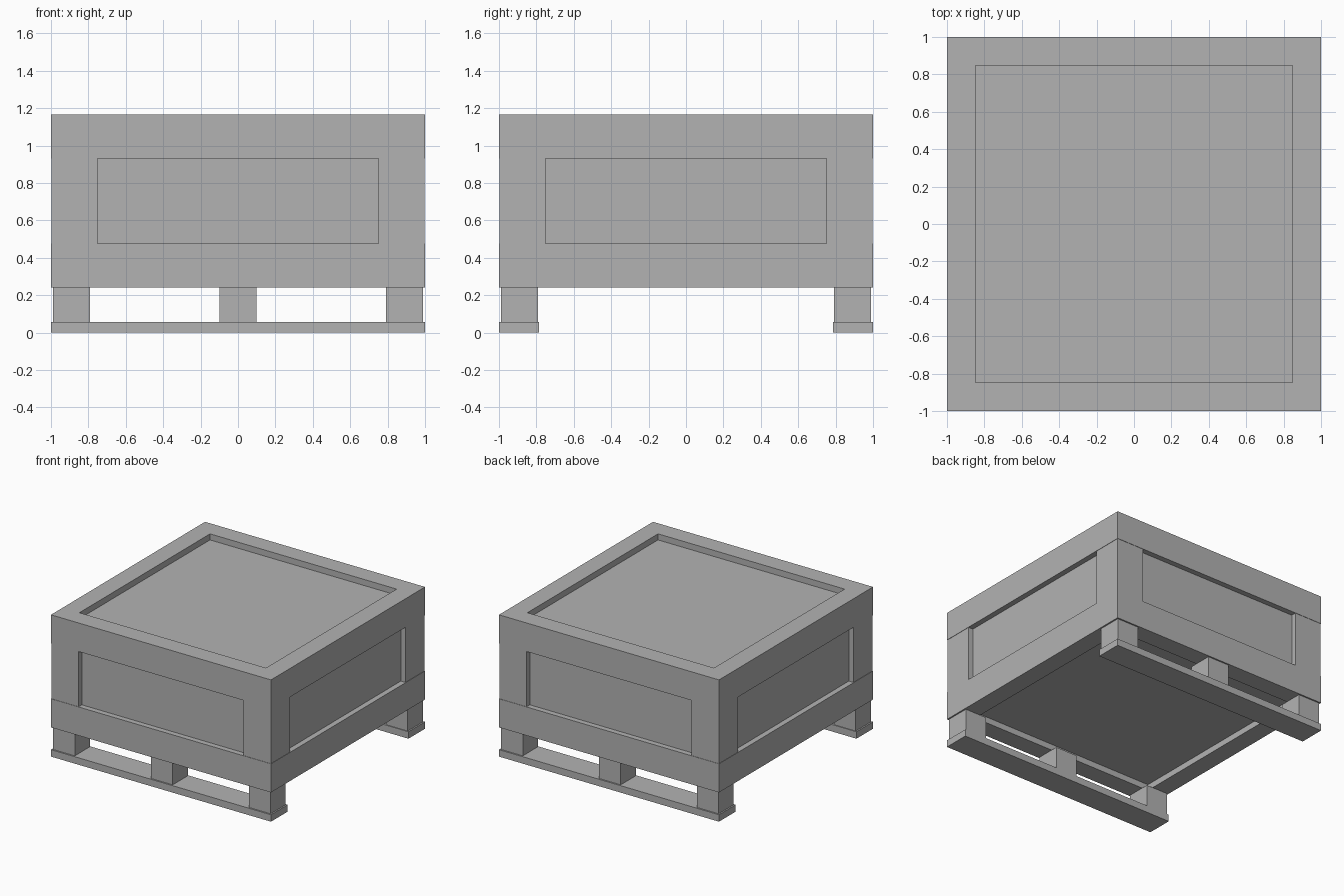
import bpy
import bmesh
from mathutils import Matrix, Vector

if "Cube" in bpy.data.objects:
    bpy.data.objects.remove(bpy.data.objects["Cube"])

grey = bpy.data.materials.new("plain grey")
grey.use_nodes = True
GREY = (0.45, 0.45, 0.45, 1)
grey.diffuse_color = GREY
grey.node_tree.nodes["Principled BSDF"].inputs["Base Color"].default_value = GREY


def box(name, low, high, recess_side=0):
    """Box between two corners; recess_side +1 / -1 sinks a tray into its top / bottom."""
    low, high = Vector(low), Vector(high)
    bm = bmesh.new()
    bmesh.ops.create_cube(bm, size=1)
    bmesh.ops.transform(bm, verts=bm.verts, matrix=Matrix.Translation((low + high) / 2)
                        @ Matrix.Diagonal((*(high - low), 1)))
    if recess_side:
        bm.normal_update()
        face = next(f for f in bm.faces if f.normal.z * recess_side > 0.9)
        bmesh.ops.inset_region(bm, faces=[face], thickness=1 - OPENING)
        floor = bmesh.ops.extrude_discrete_faces(bm, faces=[face])["faces"][0]
        bmesh.ops.translate(bm, verts=floor.verts, vec=(0, 0, -RECESS * recess_side))
    mesh = bpy.data.meshes.new(name)
    bm.to_mesh(mesh)
    bm.free()
    mesh.materials.append(grey)
    obj = bpy.data.objects.new(name, mesh)
    bpy.context.collection.objects.link(obj)
    return obj


OPENING = 0.785   # half width of the lid and floor recesses
RECESS = 0.05
BASE, SILL, LINTEL, TOP = 0.24, 0.475, 0.93, 1.165
POST_IN, POST_OUT, PANEL = 0.75, 0.997, 0.955

# Crate body: two rims, with the sunken side panels between them
box("lower_rim", (-1, -1, BASE), (1, 1, SILL), -1)
box("upper_rim", (-1, -1, LINTEL), (1, 1, TOP), 1)
box("side_panels", (-PANEL, -PANEL, SILL), (PANEL, PANEL, LINTEL))

# Corner posts
for x in (-1, 1):
    for y in (-1, 1):
        xs = sorted((x * POST_IN, x * POST_OUT))
        ys = sorted((y * POST_IN, y * POST_OUT))
        box("corner_post", (xs[0], ys[0], SILL), (xs[1], ys[1], LINTEL))

# Pallet skids with three blocks each
for side, y in (("front", -1), ("back", 1)):
    ys = sorted((y * 0.785, y))
    box(side + "_skid", (-1, ys[0], 0), (1, ys[1], 0.057))
    for x in (-0.89, 0, 0.89):
        box(side + "_block", (x - 0.098, y * 0.89 - 0.098, 0.057),
            (x + 0.098, y * 0.89 + 0.098, BASE))
